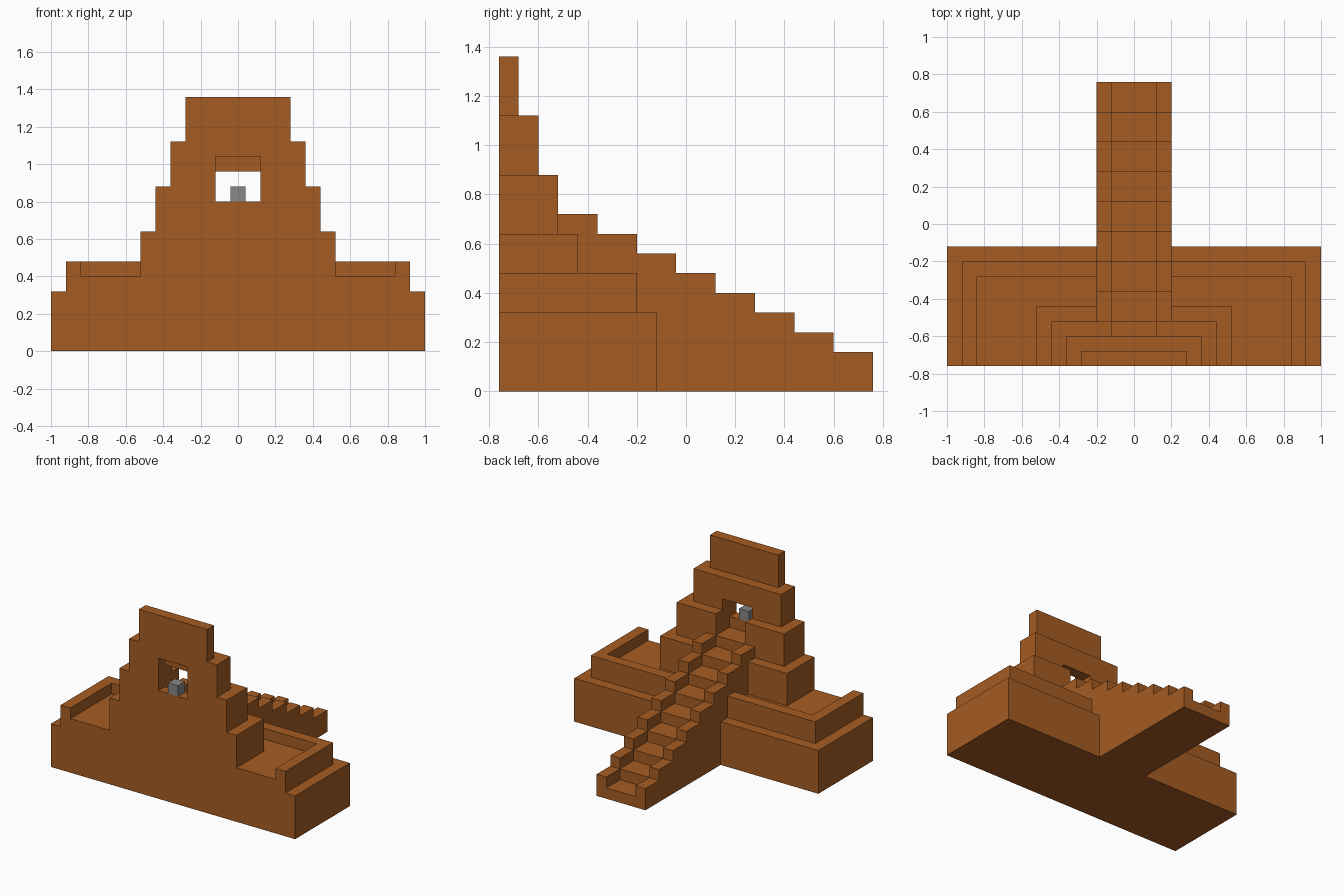
import bpy
import bmesh

if "Cube" in bpy.data.objects:
    bpy.data.objects.remove(bpy.data.objects["Cube"], do_unlink=True)


def make_material(name, color):
    mat = bpy.data.materials.new(name)
    mat.use_nodes = True
    mat.diffuse_color = color
    bsdf = next(n for n in mat.node_tree.nodes if n.type == 'BSDF_PRINCIPLED')
    bsdf.inputs["Base Color"].default_value = color
    return mat


CLAY = make_material("brown_clay", (0.376, 0.107, 0.016, 1))
STONE = make_material("grey_stone", (0.246, 0.246, 0.246, 1))

FRONT = -0.76   # plane of the flat front wall
STEP = 0.08     # height of one step
TREAD = 0.16    # depth of one step


def prism(name, x0, x1, profile, mat=CLAY):
    """Extrude a (y, z) profile along x."""
    bm = bmesh.new()
    face = bm.faces.new([bm.verts.new((x0, y, z)) for y, z in profile])
    ext = bmesh.ops.extrude_face_region(bm, geom=[face])
    moved = [v for v in ext["geom"] if isinstance(v, bmesh.types.BMVert)]
    bmesh.ops.translate(bm, verts=moved, vec=(x1 - x0, 0, 0))
    bmesh.ops.recalc_face_normals(bm, faces=bm.faces)
    mesh = bpy.data.meshes.new(name)
    bm.to_mesh(mesh)
    bm.free()
    mesh.materials.append(mat)
    obj = bpy.data.objects.new(name, mesh)
    bpy.context.collection.objects.link(obj)
    return obj


def box(name, x0, x1, y0, y1, z0, z1, mat=CLAY):
    return prism(name, x0, x1, [(y0, z0), (y1, z0), (y1, z1), (y0, z1)], mat)


def pair(name, x0, x1, y0, y1, z0, z1):
    """Mirrored boxes on both sides of the middle."""
    box("left_" + name, x0, x1, y0, y1, z0, z1)
    box("right_" + name, -x1, -x0, y0, y1, z0, z1)


def stair_profile(first_height, y_end):
    """Steps climbing from the back edge towards the tower, resting on the base."""
    points = [(y_end, 0.32), (-0.12, 0.32), (-0.12, 0), (0.76, 0)]
    for i in range(8):
        z = first_height + i * STEP
        y = 0.76 - i * TREAD
        points += [(y, z), (max(y - TREAD, y_end), z)]
    return points


# Base and terrace with its low parapet, open at the front
box("base", -1, 1, FRONT, -0.12, 0, 0.32)
box("terrace_floor", -0.92, 0.92, FRONT, -0.20, 0.32, 0.40)
pair("side_parapet", 0.84, 0.92, FRONT, -0.20, 0.40, 0.48)
pair("back_parapet", 0.20, 0.84, -0.28, -0.20, 0.40, 0.48)

# Stepped tower around the doorway
box("tower_foot", -0.52, 0.52, FRONT, -0.44, 0.40, 0.64)
pair("lower_pier", 0.12, 0.44, FRONT, -0.52, 0.64, 0.88)
pair("upper_pier", 0.12, 0.36, FRONT, -0.60, 0.88, 1.12)
prism("doorway_steps", -0.12, 0.12,
      [(FRONT, 0.64), (-0.52, 0.64), (-0.52, 0.72),
       (-0.68, 0.72), (-0.68, 0.80), (FRONT, 0.80)])
prism("doorway_lintel", -0.12, 0.12,
      [(FRONT, 1.04), (-0.68, 1.04), (-0.68, 0.96),
       (-0.60, 0.96), (-0.60, 1.12), (FRONT, 1.12)])
box("tower_top", -0.28, 0.28, FRONT, -0.68, 1.12, 1.36)

# Long staircase with raised sides
prism("stair_treads", -0.12, 0.12, stair_profile(STEP, -0.44))
for side, x in (("left", 0.12), ("right", -0.20)):
    prism(side + "_stair_wall", x, x + 0.08, stair_profile(2 * STEP, -0.52))

# Small block on the doorway sill
box("sill_block", -0.04, 0.04, FRONT, -0.68, 0.80, 0.88, STONE)
